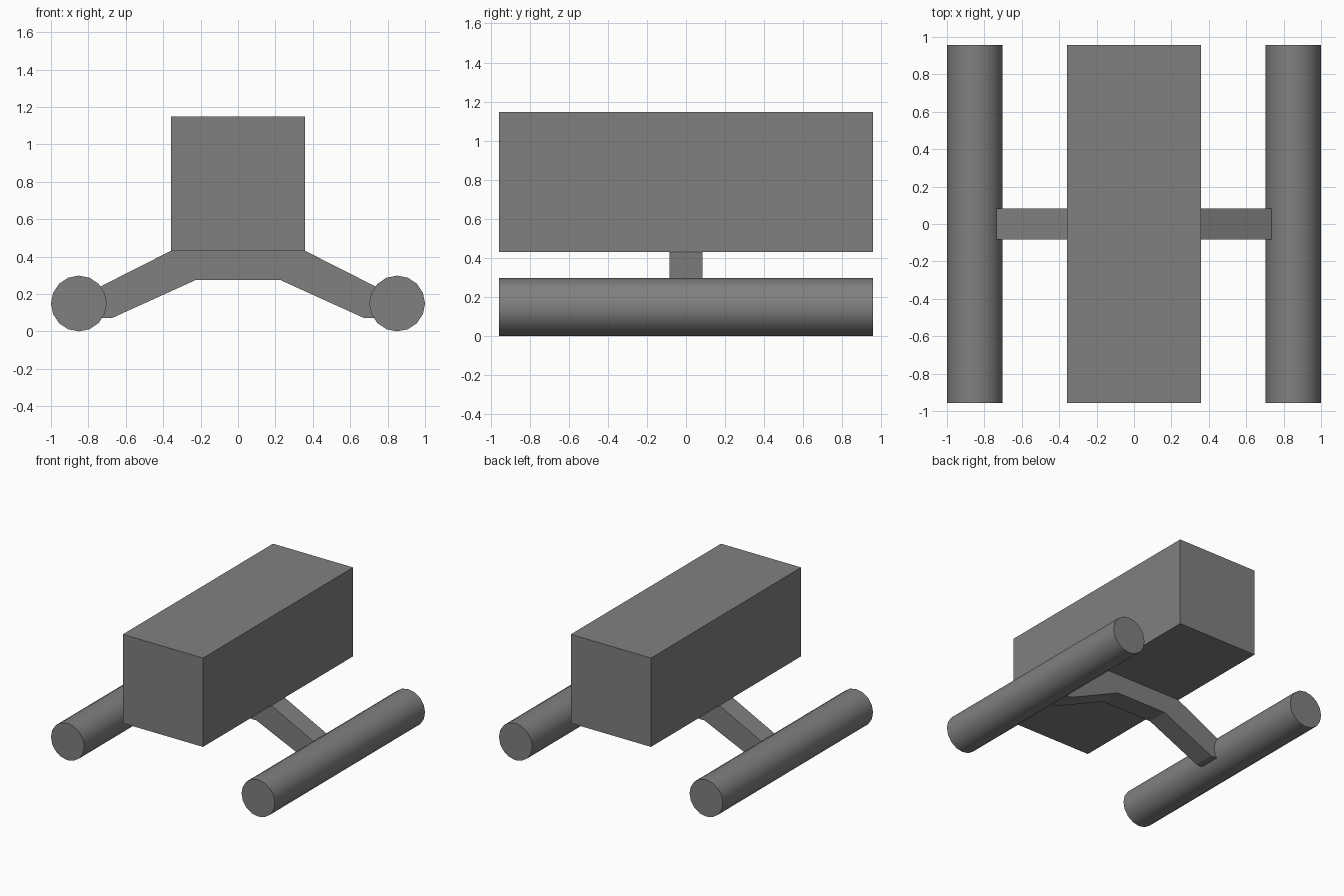
import bpy
import bmesh
from math import radians

if "Cube" in bpy.data.objects:
    bpy.data.objects.remove(bpy.data.objects["Cube"])

# Dark grey finish shared by every part
dark = bpy.data.materials.new("dark_grey")
dark.diffuse_color = (0.216, 0.216, 0.216, 1)
dark.use_nodes = True
dark.node_tree.nodes["Principled BSDF"].inputs["Base Color"].default_value = dark.diffuse_color


def extrude_profile(name, points, half_depth):
    """Extrude a closed x-z profile symmetrically along y."""
    bm = bmesh.new()
    face = bm.faces.new([bm.verts.new((x, -half_depth, z)) for x, z in points])
    new = bmesh.ops.extrude_face_region(bm, geom=[face])["geom"]
    verts = [v for v in new if isinstance(v, bmesh.types.BMVert)]
    bmesh.ops.translate(bm, verts=verts, vec=(0, 2 * half_depth, 0))
    bmesh.ops.recalc_face_normals(bm, faces=bm.faces)
    mesh = bpy.data.meshes.new(name)
    bm.to_mesh(mesh)
    bm.free()
    mesh.materials.append(dark)
    obj = bpy.data.objects.new(name, mesh)
    bpy.context.collection.objects.link(obj)
    return obj


LENGTH = 1.915
HALF_BODY = 0.358
BODY_BOTTOM = 0.431
RADIUS = 0.149

# Main box body
extrude_profile("body", [
    (-HALF_BODY, BODY_BOTTOM), (HALF_BODY, BODY_BOTTOM),
    (HALF_BODY, 1.148), (-HALF_BODY, 1.148)], LENGTH / 2)

# Bent bracket carrying the two rails
right = [(0.225, 0.275), (0.672, 0.072), (0.735, 0.072),
         (0.735, 0.24), (HALF_BODY, BODY_BOTTOM)]
left = [(-x, z) for x, z in reversed(right)]
extrude_profile("bracket", right + left, 0.084)

# Side rails
for side, name in ((-1, "left_rail"), (1, "right_rail")):
    bpy.ops.mesh.primitive_cylinder_add(
        vertices=16, radius=RADIUS, depth=LENGTH,
        location=(side * (1 - RADIUS), 0, RADIUS),
        rotation=(radians(90), 0, 0))
    rail = bpy.context.object
    rail.name = name
    rail.data.materials.append(dark)
    bpy.ops.object.shade_smooth_by_angle(angle=radians(30))
